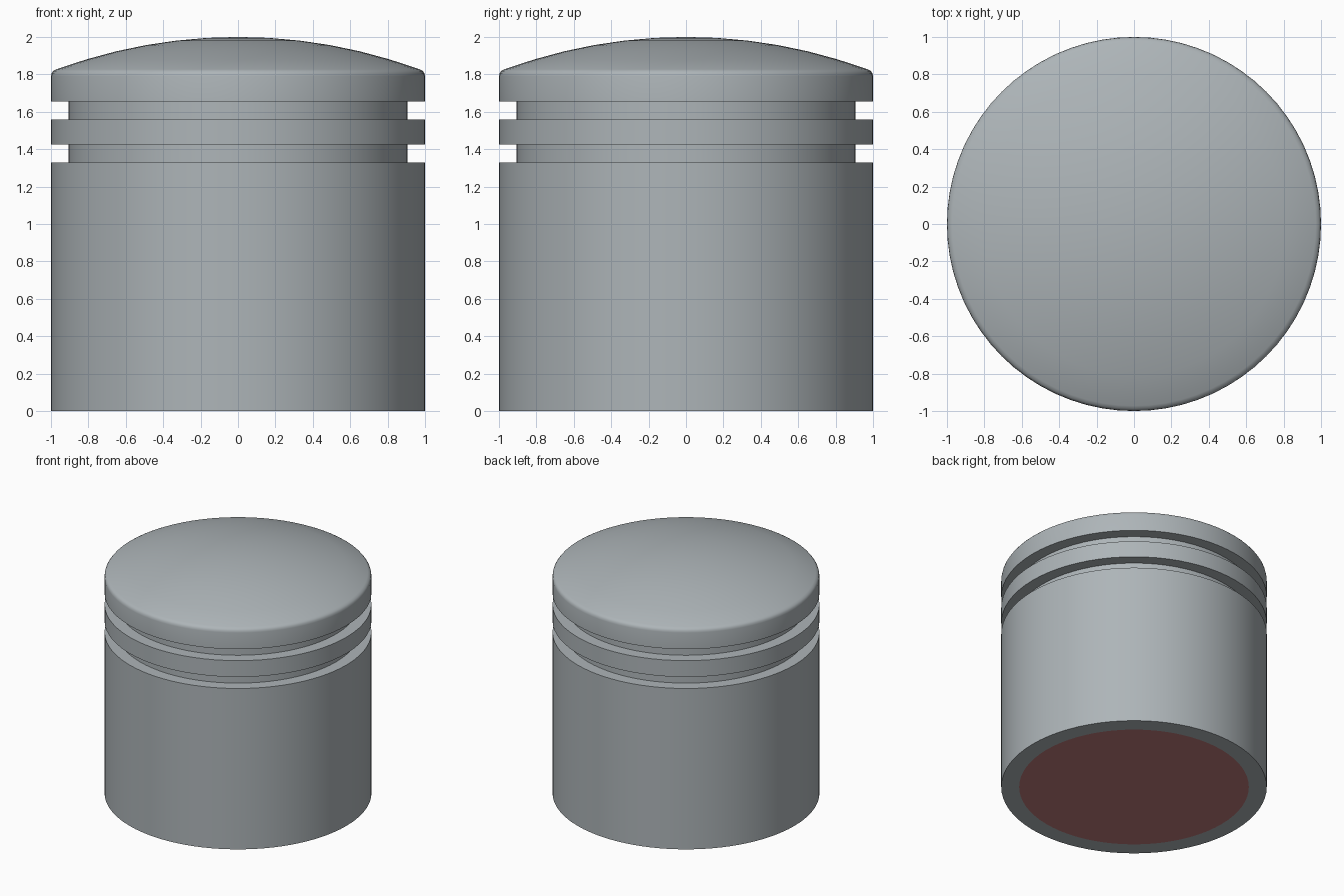
import bpy, bmesh, math

if "Cube" in bpy.data.objects:
    bpy.data.objects.remove(bpy.data.objects["Cube"])

SIDES = 72
RADIUS, GROOVE_RADIUS, RECESS_RADIUS = 1.0, 0.905, 0.865


def material(name, rgb):
    m = bpy.data.materials.new(name)
    m.diffuse_color = (*rgb, 1.0)
    m.use_nodes = True
    m.node_tree.nodes["Principled BSDF"].inputs["Base Color"].default_value = m.diffuse_color
    return m


steel = material("steel grey", (0.42, 0.46, 0.48))
red = material("dull red", (0.52, 0.20, 0.20))


def lathe(name, profile, mat):
    """Revolve (radius, z) points around z; zero-radius points become poles."""
    bm = bmesh.new()
    verts = [bm.verts.new((r, 0, z)) for r, z in profile]
    edges = [bm.edges.new(pair) for pair in zip(verts, verts[1:])]
    bmesh.ops.spin(bm, geom=verts + edges, cent=(0, 0, 0), axis=(0, 0, 1),
                   angle=math.tau, steps=SIDES, use_duplicate=False)
    bmesh.ops.remove_doubles(bm, verts=bm.verts, dist=1e-4)
    bmesh.ops.recalc_face_normals(bm, faces=bm.faces)
    mesh = bpy.data.meshes.new(name)
    bm.to_mesh(mesh)
    bm.free()
    mesh.materials.append(mat)
    obj = bpy.data.objects.new(name, mesh)
    bpy.context.collection.objects.link(obj)
    bpy.ops.object.select_all(action='DESELECT')
    obj.select_set(True)
    bpy.context.view_layer.objects.active = obj
    bpy.ops.object.shade_smooth_by_angle(angle=math.radians(30))
    return obj


# Skirt and two ring grooves
profile = [(RECESS_RADIUS, 0), (RADIUS, 0)]
for low, high in ((1.33, 1.425), (1.56, 1.655)):
    profile += [(RADIUS, low), (GROOVE_RADIUS, low),
                (GROOVE_RADIUS, high), (RADIUS, high)]

# Rounded shoulder leading into the shallow domed crown
profile += [(RADIUS, 1.79), (0.997, 1.806), (0.988, 1.818), (0.972, 1.827)]
DOME = 2.8
for r in (0.81, 0.65, 0.49, 0.33, 0.165, 0):
    profile.append((r, 2 - DOME + math.sqrt(DOME ** 2 - r ** 2)))
lathe("piston_body", profile, steel)

# Flush disc closing the underside
bpy.ops.mesh.primitive_circle_add(vertices=SIDES, radius=RECESS_RADIUS,
                                  fill_type='NGON', location=(0, 0, 0))
disc = bpy.context.object
disc.name = "underside_disc"
disc.data.flip_normals()
disc.data.materials.append(red)
